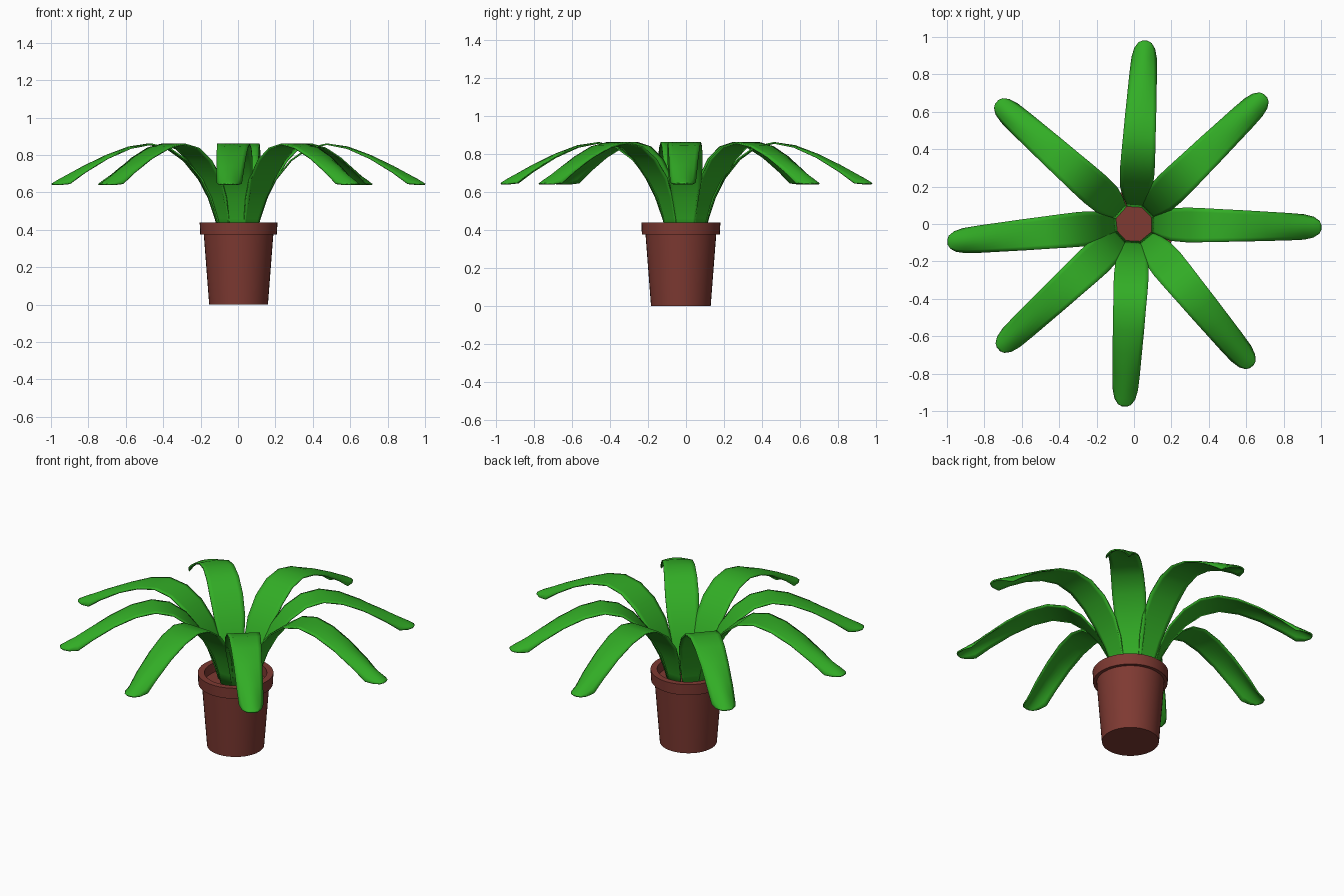
import bpy
import bmesh
import math
from mathutils import Matrix

if "Cube" in bpy.data.objects:
    bpy.data.objects.remove(bpy.data.objects["Cube"])


def material(name, rgb):
    mat = bpy.data.materials.new(name)
    mat.use_nodes = True
    mat.diffuse_color = (*rgb, 1)
    mat.node_tree.nodes["Principled BSDF"].inputs["Base Color"].default_value = (*rgb, 1)
    return mat


leaf_green = material("leaf green", (0.032, 0.42, 0.019))
terracotta = material("terracotta brown", (0.21, 0.042, 0.032))


def finish(bm, name, mat, angle):
    bmesh.ops.recalc_face_normals(bm, faces=bm.faces)
    mesh = bpy.data.meshes.new(name)
    bm.to_mesh(mesh)
    bm.free()
    mesh.materials.append(mat)
    obj = bpy.data.objects.new(name, mesh)
    bpy.context.collection.objects.link(obj)
    bpy.ops.object.select_all(action="DESELECT")
    obj.select_set(True)
    bpy.context.view_layer.objects.active = obj
    bpy.ops.object.shade_smooth_by_angle(angle=math.radians(angle))
    return obj


def lathe(name, profile, mat, sides=40):
    """Turn a radius/height profile round the z axis and cap both ends."""
    bm = bmesh.new()
    rings = []
    for r, z in profile:
        rings.append([bm.verts.new((r * math.cos(2 * math.pi * i / sides),
                                    r * math.sin(2 * math.pi * i / sides), z))
                      for i in range(sides)])
    for a, b in zip(rings, rings[1:]):
        for i in range(sides):
            j = (i + 1) % sides
            bm.faces.new((a[i], a[j], b[j], b[i]))
    bm.faces.new(rings[0])
    bm.faces.new(rings[-1])
    return finish(bm, name, mat, 35)


# Flower pot: tapered body, overhanging rim, hollow top filled with soil
pot = lathe("pot", [(0.157, 0), (0.186, 0.375), (0.205, 0.375), (0.208, 0.44),
                    (0.172, 0.44), (0.168, 0.385)], terracotta)
pot.location = (0.003, -0.027, 0)

# Leaf rows from base to tip: reach, height, half width, droop of the edges
LEAF_ROWS = [
    (0.09, 0.36, 0.038, 0), (0.115, 0.46, 0.052, 0), (0.15, 0.57, 0.07, 0),
    (0.20, 0.67, 0.087, 0), (0.28, 0.77, 0.093, 0), (0.37, 0.835, 0.091, 0),
    (0.47, 0.858, 0.087, 0), (0.58, 0.842, 0.083, 0.006), (0.70, 0.797, 0.077, 0.015),
    (0.82, 0.739, 0.071, 0.032), (0.90, 0.695, 0.065, 0.048), (0.95, 0.668, 0.053, 0.026),
    (0.98, 0.650, 0.033, 0.008), (0.99, 0.643, 0.012, 0)]


def leaf(name, degrees, length):
    bm = bmesh.new()
    cells = 8
    rows = []
    for reach, height, half, droop in LEAF_ROWS:
        row = []
        for i in range(cells + 1):
            u = 2 * i / cells - 1
            row.append(bm.verts.new((reach * length, half * u, height - droop * u * u)))
        rows.append(row)
    for a, b in zip(rows, rows[1:]):
        for i in range(cells):
            bm.faces.new((a[i], b[i], b[i + 1], a[i + 1]))
    bmesh.ops.rotate(bm, verts=bm.verts, matrix=Matrix.Rotation(math.radians(degrees), 3, "Z"))
    obj = finish(bm, name, leaf_green, 50)
    thick = obj.modifiers.new("thickness", "SOLIDIFY")
    thick.thickness = 0.008
    thick.offset = 0
    return obj


# Eight arching leaves, slightly uneven in direction and length
LEAVES = {
    "left": (-1, 1.01), "back_left": (44.3, 0.99), "back": (86.5, 0.99),
    "back_right": (138.3, 0.99), "right": (185.6, 1.01), "front_right": (222.8, 0.995),
    "front": (267, 0.985), "front_left": (309.6, 0.997)}
for side, (degrees, length) in LEAVES.items():
    leaf(side + "_leaf", degrees, length)
